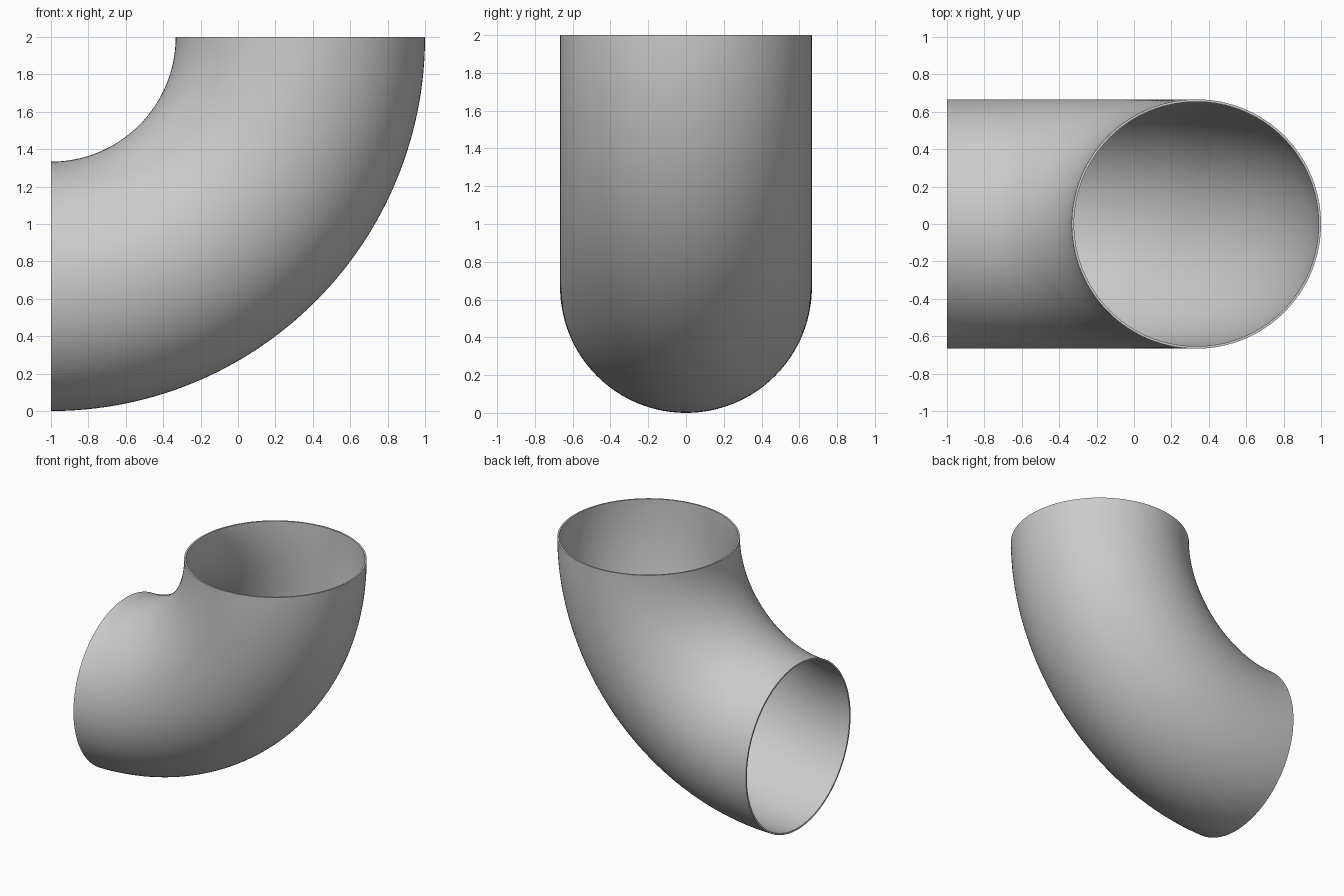
import bpy, bmesh, math

cube = bpy.data.objects.get("Cube")
if cube:
    bpy.data.objects.remove(cube, do_unlink=True)

BEND_RADIUS = 4 / 3
OUTER, WALL = 2 / 3, 0.013
SIDES, STEPS = 128, 64

# Plain grey metal
grey = bpy.data.materials.new("grey_metal")
grey.use_nodes = True
colour = (0.6, 0.6, 0.6, 1)
grey.diffuse_color = colour
grey.node_tree.nodes["Principled BSDF"].inputs["Base Color"].default_value = colour

bm = bmesh.new()


def ring(radius, step):
    """Circle of vertices across the pipe at one step of the quarter bend."""
    bend = math.pi / 2 * step / STEPS
    verts = []
    for i in range(SIDES):
        turn = math.tau * i / SIDES
        reach = BEND_RADIUS + radius * math.cos(turn)
        verts.append(bm.verts.new((-1 + reach * math.cos(bend),
                                   radius * math.sin(turn),
                                   2 - reach * math.sin(bend))))
    return verts


# Down the outer wall, then back up the inner wall
rings = [ring(OUTER, s) for s in range(STEPS + 1)]
rings += [ring(OUTER - WALL, s) for s in reversed(range(STEPS + 1))]

# Join neighbouring rings; the two changes of wall form the flat rims
for k, near in enumerate(rings):
    far = rings[(k + 1) % len(rings)]
    for i in range(SIDES):
        j = (i + 1) % SIDES
        bm.faces.new((near[i], near[j], far[j], far[i]))
bmesh.ops.recalc_face_normals(bm, faces=bm.faces)

mesh = bpy.data.meshes.new("pipe_elbow")
bm.to_mesh(mesh)
bm.free()
mesh.materials.append(grey)
elbow = bpy.data.objects.new("pipe_elbow", mesh)
bpy.context.collection.objects.link(elbow)

# Smooth walls with crisp rims
bpy.context.view_layer.objects.active = elbow
elbow.select_set(True)
bpy.ops.object.shade_smooth_by_angle(angle=math.radians(30))
